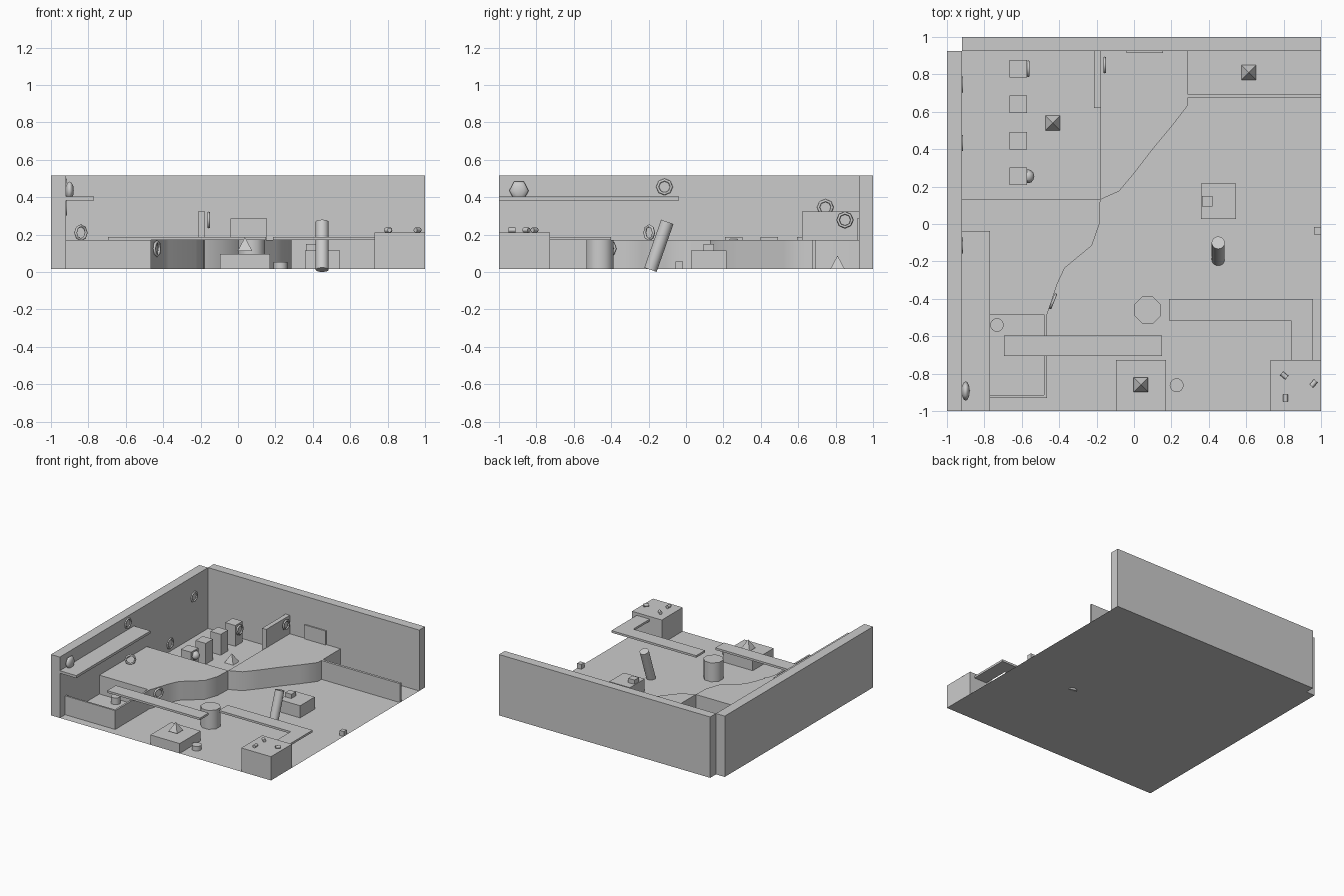
import bpy, bmesh, math
from mathutils import Vector, Matrix

if "Cube" in bpy.data.objects:
    bpy.data.objects.remove(bpy.data.objects["Cube"])

FLOOR = 0.015
DECK = 0.17


def finish(name, bm, smooth=False, angle=50):
    bmesh.ops.recalc_face_normals(bm, faces=bm.faces)
    me = bpy.data.meshes.new(name)
    bm.to_mesh(me)
    bm.free()
    if smooth:
        me.shade_smooth()
        me.set_sharp_from_angle(angle=math.radians(angle))
    ob = bpy.data.objects.new(name, me)
    bpy.context.collection.objects.link(ob)
    return ob


def box(name, x0, x1, y0, y1, z0, z1):
    bm = bmesh.new()
    m = Matrix.Translation(((x0 + x1) / 2, (y0 + y1) / 2, (z0 + z1) / 2))
    m = m @ Matrix.Diagonal((x1 - x0, y1 - y0, z1 - z0, 1))
    bmesh.ops.create_cube(bm, size=1, matrix=m)
    return finish(name, bm)


def prism(name, pts, z0, z1, smooth=False):
    bm = bmesh.new()
    f = bm.faces.new([bm.verts.new((x, y, z0)) for x, y in pts])
    top = bmesh.ops.extrude_face_region(bm, geom=[f], use_keep_orig=True)["geom"]
    verts = [g for g in top if isinstance(g, bmesh.types.BMVert)]
    bmesh.ops.translate(bm, verts=verts, vec=(0, 0, z1 - z0))
    return finish(name, bm, smooth)


def rod(name, a, b, r, n=16, r2=None, spin=0, smooth=True):
    a, b = Vector(a), Vector(b)
    d = b - a
    bm = bmesh.new()
    m = Matrix.Translation((a + b) / 2) @ d.to_track_quat('Z', 'Y').to_matrix().to_4x4()
    m = m @ Matrix.Rotation(spin, 4, 'Z')
    bmesh.ops.create_cone(bm, cap_ends=True, segments=n, radius1=r,
                          radius2=r if r2 is None else r2, depth=d.length, matrix=m)
    return finish(name, bm, smooth)


def ring(name, loc, turn, R=0.037, r=0.008, n=8, k=6):
    # ring whose axis points along x, turned about z
    bm = bmesh.new()
    m = Matrix.Translation(loc) @ Matrix.Rotation(turn, 4, 'Z')
    rows = []
    for i in range(n):
        a = 2 * math.pi * i / n
        row = []
        for j in range(k):
            b = 2 * math.pi * j / k
            q = R + r * math.cos(b)
            row.append(bm.verts.new(m @ Vector((r * math.sin(b), q * math.cos(a), q * math.sin(a)))))
        rows.append(row)
    for i in range(n):
        p, q = rows[i], rows[(i + 1) % n]
        for j in range(k):
            bm.faces.new((p[j], q[j], q[(j + 1) % k], p[(j + 1) % k]))
    return finish(name, bm, True, 70)


def blob(name, loc, size):
    bm = bmesh.new()
    m = Matrix.Translation(loc) @ Matrix.Diagonal((*size, 1)) @ Matrix.Rotation(math.pi / 2, 4, 'Y')
    bmesh.ops.create_uvsphere(bm, u_segments=6, v_segments=6, radius=1, matrix=m)
    return finish(name, bm, True, 70)


# floor sheet and two walls
bm = bmesh.new()
bm.faces.new([bm.verts.new((x, y, FLOOR)) for x, y in
              ((-0.92, -1), (1, -1), (1, 0.925), (-0.92, 0.925))])
finish("floor", bm)
box("left_wall", -1, -0.92, -1, 0.925, FLOOR, 0.515)
box("back_wall", -0.92, 1, 0.925, 1, FLOOR, 0.515)

# raised decks with curved edges
prism("left_deck", [(-.92, -.485), (-.465, -.485), (-.41, -.32), (-.37, -.235), (-.225, -.115),
                    (-.185, 0), (-.18, .13), (-.92, .13)], FLOOR, DECK, True)
prism("back_deck", [(-.18, .13), (-.08, .175), (0, .27), (.1, .4), (.2, .52), (.285, .63),
                    (.285, .925), (-.18, .925)], FLOOR, DECK, True)

# shelf, low pen walls, fence, divider and door panel
box("wall_shelf", -0.92, -0.77, -1, -0.037, 0.382, 0.403)
prism("pen_wall", [(-.92, -.93), (-.465, -.93), (-.465, -.485), (-.48, -.485),
                   (-.48, -.915), (-.92, -.915)], FLOOR, DECK)
box("fence", 0.285, 1, 0.675, 0.695, FLOOR, DECK)
box("divider", -0.215, -0.177, 0.62, 0.925, FLOOR, 0.322)
box("door_panel", -0.04, 0.155, 0.915, 0.925, DECK, 0.285)

# stepping towers in the pit
for i, y in enumerate((0.255, 0.445, 0.64, 0.83)):
    box(f"tower_{i + 1}", -0.665, -0.572, y - 0.047, y + 0.047, FLOOR, 0.186)

# walkways
box("straight_walkway", -0.695, 0.15, -0.707, -0.595, 0.171, 0.188)
prism("bent_walkway", [(.187, -.515), (.84, -.515), (.84, -.73), (.958, -.73), (.958, -.4), (.187, -.4)],
      0.171, 0.188)

# blocks and crates
box("corner_block", 0.73, 1, -1, -0.728, FLOOR, 0.21)
box("front_block", -0.097, 0.17, -1, -0.728, FLOOR, 0.096)
box("middle_block", 0.357, 0.546, 0.027, 0.217, FLOOR, 0.115)
box("small_crate", 0.363, 0.42, 0.093, 0.15, 0.115, 0.15)
box("edge_crate", 0.963, 1, -0.055, -0.016, FLOOR, 0.055)

# pillar, barrels and leaning post
rod("pillar", (0.073, -0.46, FLOOR), (0.073, -0.46, DECK), 0.077, 8, spin=math.pi / 8)
rod("pen_barrel", (-0.733, -0.54, FLOOR), (-0.733, -0.54, 0.07), 0.036)
rod("front_barrel", (0.228, -0.862, FLOOR), (0.228, -0.862, 0.052), 0.037)
rod("leaning_post", (0.45, -0.19, 0.0118), (0.45, -0.1, 0.268), 0.035, 20)

# pyramids
for i, (x, y, z) in enumerate(((-0.435, 0.54, FLOOR), (0.613, 0.81, FLOOR), (0.037, -0.86, 0.113))):
    rod(f"pyramid_{i + 1}", (x, y, z), (x, y, z + 0.073), 0.055, 4, 0, math.pi / 4, False)

# small canisters on the corner block
for i, (x, y, a) in enumerate(((0.803, -0.81, 140), (0.96, -0.853, 50), (0.81, -0.93, 90))):
    d = Vector((math.cos(math.radians(a)), math.sin(math.radians(a)), 0)) * 0.018
    c = Vector((x, y, 0.224))
    rod(f"canister_{i + 1}", c - d, c + d, 0.013, 8)

# rings on walls, towers and deck edge
for i, (x, y, z, t) in enumerate(((-0.92, 0.745, 0.345, 0), (-0.92, 0.433, 0.08, 0),
                                  (-0.92, -0.115, 0.455, 0), (-0.84, -0.197, 0.21, -50),
                                  (-0.433, -0.413, 0.125, -22), (-0.565, 0.83, 0.135, 0),
                                  (-0.157, 0.85, 0.278, 0))):
    ring(f"ring_{i + 1}", (x, y, z), math.radians(t))

# gems on the shelf and first tower
blob("shelf_gem", (-0.9, -0.893, 0.435), (0.022, 0.052, 0.056))
blob("tower_gem", (-0.565, 0.255, 0.145), (0.032, 0.037, 0.037))
